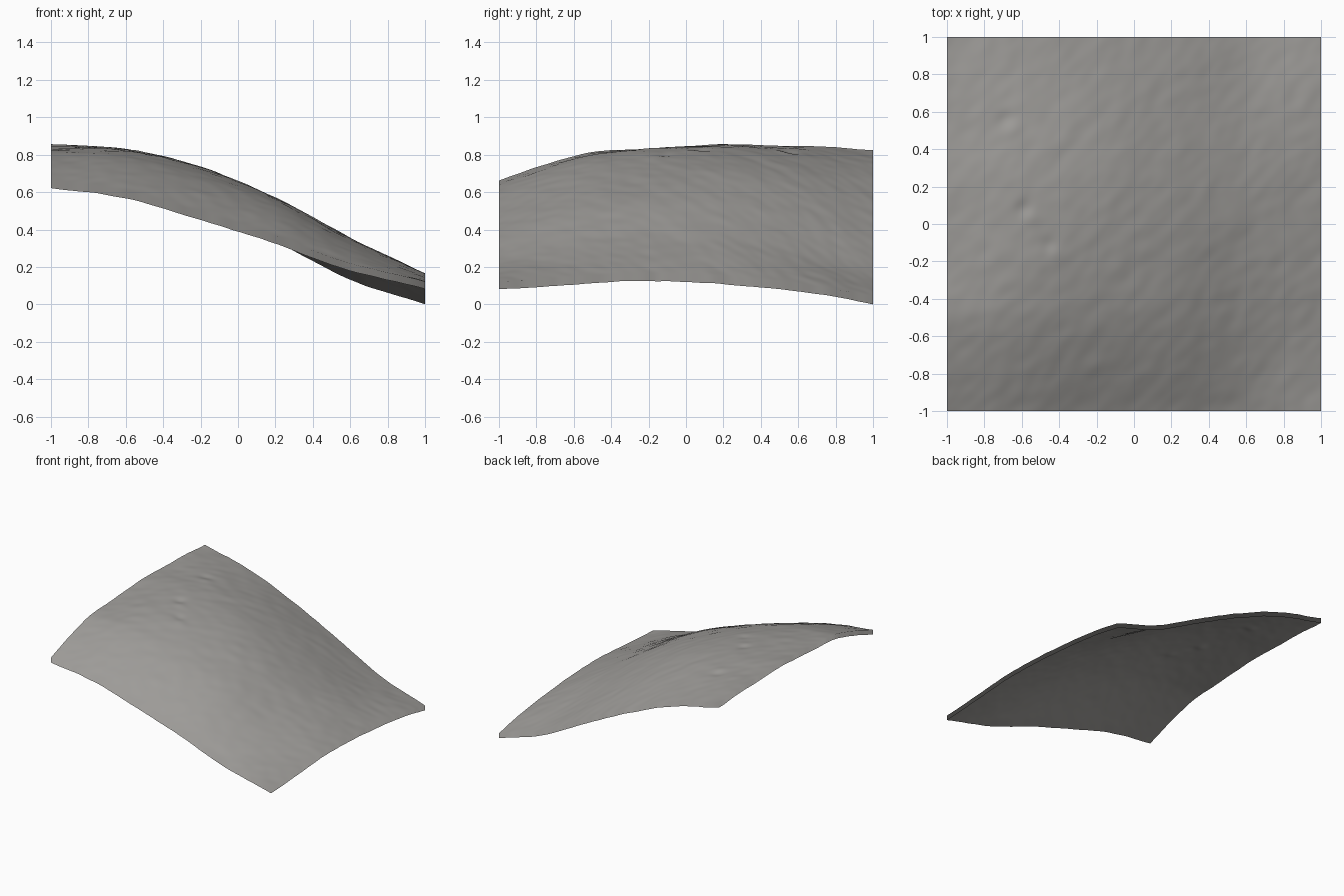
import bpy, bmesh
from math import exp
from mathutils import Vector, noise

old = bpy.data.objects.get("Cube")
if old:
    bpy.data.objects.remove(old)

N = 150            # cells per side
SKIRT = 0.04       # depth of the skirt hanging from the rim

# Hill profiles along x (-1 to 1), one per row from front to back
ROWS = [
    [.62, .565, .45, .325, .18, .08],
    [.708, .662, .552, .415, .24, .094],
    [.773, .736, .63, .485, .285, .112],
    [.79, .775, .675, .52, .31, .124],
    [.805, .788, .694, .53, .315, .12],
    [.818, .788, .69, .508, .295, .102],
    [.808, .767, .656, .467, .25, .08],
    [.802, .733, .6, .407, .192, .047],
    [.785, .69, .53, .335, .13, .0],
]
# Small pits: x, y, radius, depth
PITS = [(-.69, .56, .05, .009), (-.59, .08, .045, .01), (-.46, -.11, .04, .007)]


def spline(values, t):
    """Smooth curve through evenly spaced values, t from 0 to 1."""
    v = [2 * values[0] - values[1]] + values + [2 * values[-1] - values[-2]]
    s = t * (len(values) - 1)
    i = min(int(s), len(values) - 2)
    f = s - i
    a, b, c, d = v[i:i + 4]
    return b + f * (c - a + f * (2 * a - 5 * b + 4 * c - d + f * (3 * (b - c) + d - a))) / 2


def height(x, y):
    z = spline([spline(r, (x + 1) / 2) for r in ROWS], (y + 1) / 2)
    # Weathering: gentle lumps and finer diagonal streaks
    along, across = (x + y) * 2.5, (x - y) * 5
    z += .004 * noise.noise(Vector((x * 2.5, y * 2.5, 3)))
    z += .003 * noise.noise(Vector((along, across, 7)))
    z += .003 * noise.noise(Vector((along * 2.5, across * 2, 11)))
    # Each pit has a low mound thrown up beside it
    for px, py, r, depth in PITS:
        z -= depth * exp(-((x - px) ** 2 + (y - py) ** 2) / r ** 2)
        z += depth * .6 * exp(-((x - px - r) ** 2 + (y - py + r) ** 2) / r ** 2)
    return z


# Ground sheet
bm = bmesh.new()
bmesh.ops.create_grid(bm, x_segments=N, y_segments=N, size=1)
for v in bm.verts:
    v.co.z = height(v.co.x, v.co.y)
low = min(v.co.z for v in bm.verts)
for v in bm.verts:
    v.co.z += SKIRT - low
bm.normal_update()
ground_normal = {v.co.to_tuple(4): v.normal.copy() for v in bm.verts}

# Skirt around the rim, shaded like the ground above it
rim = [e for e in bm.edges if e.is_boundary]
skirt = bmesh.ops.extrude_edge_only(bm, edges=rim)
lower = {g for g in skirt["geom"] if isinstance(g, bmesh.types.BMVert)}
bm.verts.index_update()
normals = [ground_normal[v.co.to_tuple(4)] for v in bm.verts]
for v in lower:
    v.co.z -= SKIRT
bmesh.ops.recalc_face_normals(bm, faces=bm.faces[:])
bm.faces.ensure_lookup_table()
if bm.faces[0].normal.z < 0:
    bmesh.ops.reverse_faces(bm, faces=bm.faces[:])
for f in bm.faces:
    f.smooth = True

mesh = bpy.data.meshes.new("terrain_tile")
bm.to_mesh(mesh)
bm.free()
mesh.normals_split_custom_set_from_vertices(normals)
terrain = bpy.data.objects.new("terrain_tile", mesh)
bpy.context.collection.objects.link(terrain)

# Stone colour
stone = bpy.data.materials.new("grey_stone")
stone.use_nodes = True
colour = (.35, .34, .325, 1)
stone.diffuse_color = colour
stone.node_tree.nodes["Principled BSDF"].inputs["Base Color"].default_value = colour
mesh.materials.append(stone)
